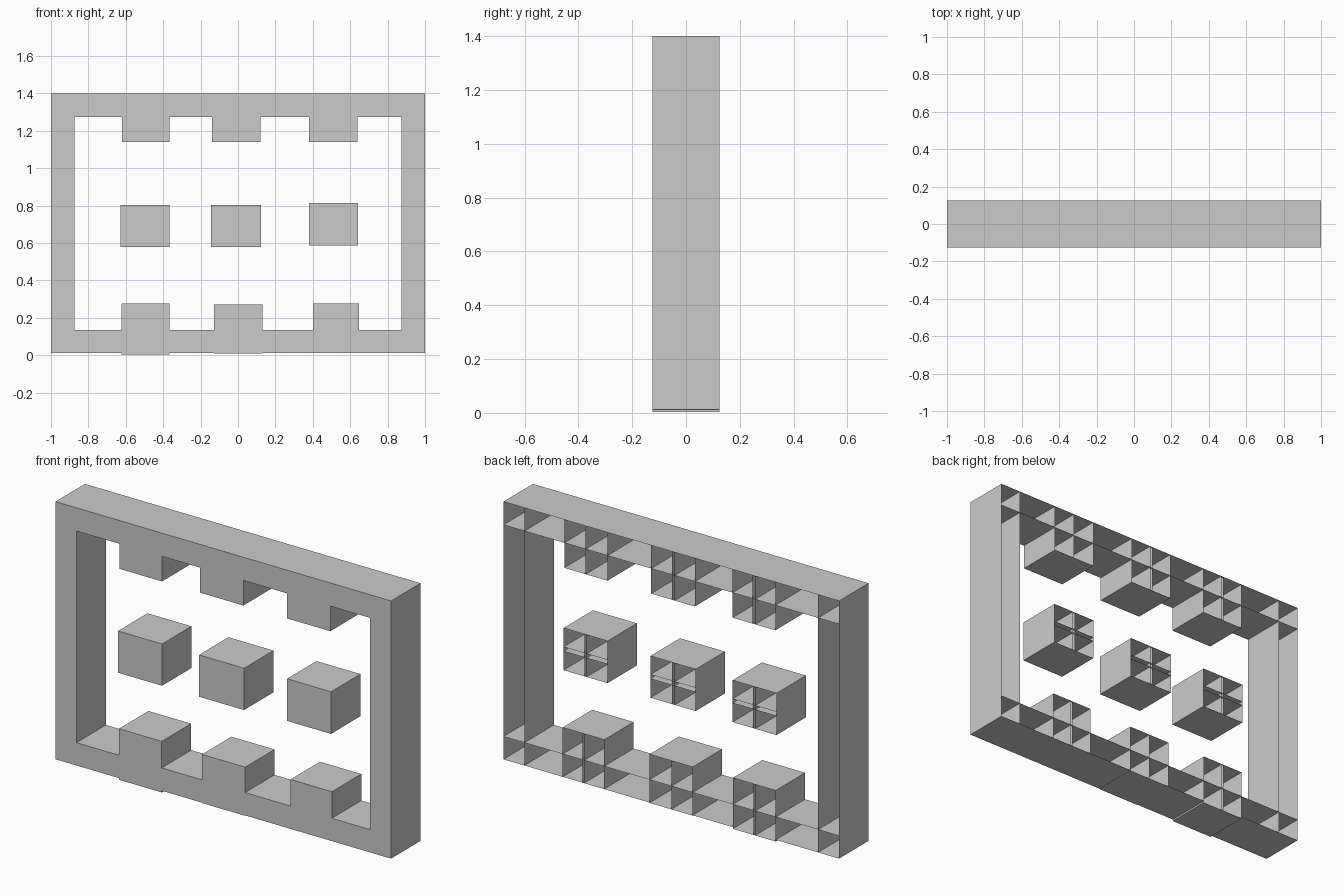
import bpy, bmesh

if "Cube" in bpy.data.objects:
    bpy.data.objects.remove(bpy.data.objects["Cube"])

FRONT, BACK = -0.125, 0.125


def open_cells(name, cells):
    """Build open-backed cells; each is (x0, x1, z0, z1, wall directions)."""
    bm = bmesh.new()

    def quad(*pts):
        bm.faces.new([bm.verts.new(p) for p in pts])

    for x0, x1, z0, z1, walls in cells:
        quad((x0, FRONT, z0), (x1, FRONT, z0), (x1, FRONT, z1), (x0, FRONT, z1))
        if "x" in walls:
            quad((x0, BACK, z0), (x0, FRONT, z0), (x0, FRONT, z1), (x0, BACK, z1))
            quad((x1, FRONT, z0), (x1, BACK, z0), (x1, BACK, z1), (x1, FRONT, z1))
        if "z" in walls:
            quad((x0, BACK, z0), (x1, BACK, z0), (x1, FRONT, z0), (x0, FRONT, z0))
            quad((x0, FRONT, z1), (x1, FRONT, z1), (x1, BACK, z1), (x0, BACK, z1))
    # shared dividers become a single sheet
    bmesh.ops.remove_doubles(bm, verts=bm.verts[:], dist=0.0005)
    mesh = bpy.data.meshes.new(name)
    bm.to_mesh(mesh)
    bm.free()
    ob = bpy.data.objects.new(name, mesh)
    bpy.context.collection.objects.link(ob)


def spans(edges):
    return list(zip(edges[:-1], edges[1:]))


# block columns and rows, with close pairs of dividers in the middle
rows = {
    "top": ([(-.62, -.50, -.485, -.365), (-.14, -.02, -.005, .12), (.38, .51, .638)],
            [(1.14, 1.275, 1.40)] * 3),
    "middle": ([(-.627, -.50, -.487, -.365), (-.145, -.02, -.005, .124), (.38, .505, .517, .642)],
               [(.578, .68, .703, .803), (.578, .68, .703, .803), (.588, .69, .713, .815)]),
    "bottom": ([(-.622, -.50, -.49, -.367), (-.127, 0, .13), (.40, .52, .53, .647)],
               [(.003, .135, .278), (.01, .135, .272), (.012, .135, .278)]),
}
for row, (columns, heights) in rows.items():
    for side, xs, zs in zip(("left", "centre", "right"), columns, heights):
        open_cells(f"{row}_{side}_block",
                   [(*x, *z, "xz") for x in spans(xs) for z in spans(zs)])

# horizontal bars fill the gaps between blocks, closed by a cell at each corner
for row, z0, z1 in (("top", 1.275, 1.40), ("bottom", .012, .135)):
    columns = rows[row][0]
    starts = [-.875] + [c[-1] for c in columns]
    ends = [c[0] for c in columns] + [.875]
    cells = [(a, b, z0, z1, "z") for a, b in zip(starts, ends)]
    cells += [(-1, -.875, z0, z1, "xz"), (.875, 1, z0, z1, "xz")]
    open_cells(f"{row}_bar", cells)

# vertical side bars
open_cells("left_bar", [(-1, -.875, .135, 1.275, "x")])
open_cells("right_bar", [(.875, 1, .135, 1.275, "x")])
